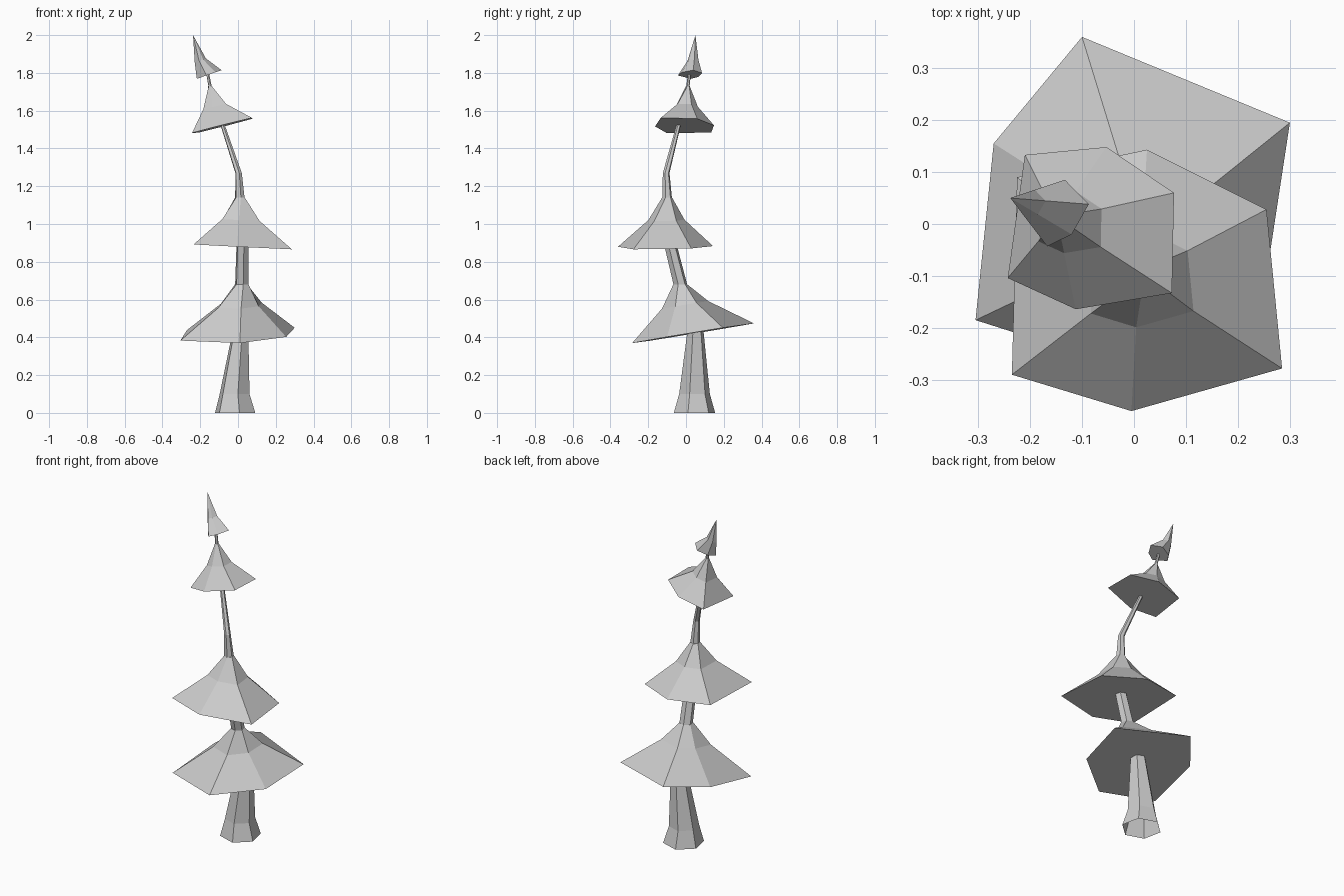
import bpy
import bmesh
from math import cos, sin, tau, radians
from mathutils import Vector

cube = bpy.data.objects.get("Cube")
if cube:
    bpy.data.objects.remove(cube)

grey = bpy.data.materials.new("plain grey")
grey.use_nodes = True
grey.diffuse_color = (0.6, 0.6, 0.6, 1)
grey.node_tree.nodes["Principled BSDF"].inputs["Base Color"].default_value = (0.6, 0.6, 0.6, 1)

SIDES = 6
PHASE = radians(42)


def circle(centre, r):
    return [Vector(centre) + Vector((r * cos(PHASE + tau * i / SIDES), r * sin(PHASE + tau * i / SIDES), 0))
            for i in range(SIDES)]


def loft(name, rings, cap_bottom, cap_top=True):
    """Skin six-sided rings from bottom to top, flat shaded."""
    bm = bmesh.new()
    loops = [[bm.verts.new(p) for p in ring] for ring in rings]
    for low, high in zip(loops, loops[1:]):
        for i in range(SIDES):
            j = (i + 1) % SIDES
            bm.faces.new((low[i], low[j], high[j], high[i]))
    if cap_bottom:
        bm.faces.new(loops[0][::-1])
    if cap_top:
        bm.faces.new(loops[-1])
    bmesh.ops.remove_doubles(bm, verts=bm.verts, dist=0.0005)
    mesh = bpy.data.meshes.new(name)
    bm.to_mesh(mesh)
    bm.free()
    mesh.materials.append(grey)
    bpy.context.collection.objects.link(bpy.data.objects.new(name, mesh))


def canopy(name, apex, top_r, rim, tilt, mid, sag):
    """Flared hat of branches: tilted uneven rim, sagging middle ring, narrow top.
    Rim points run anticlockwise from the back-right corner; tilt is height, x slope, y slope."""
    apex = Vector(apex)
    base, slope_x, slope_y = tilt
    low = [Vector((x, y, base + slope_x * x + slope_y * y)) for x, y in rim]
    middle = [apex.lerp(p, mid) - Vector((0, 0, sag)) for p in low]
    top = circle(apex, top_r)
    loft(name, [low, middle, top], True)


# Crooked trunk, flared and open at the foot
path = [((-0.015, 0.045, 0), 0.112), ((-0.018, 0.045, 0.1), 0.083), ((0.012, 0.05, 0.42), 0.045),
        ((0.02, -0.03, 0.68), 0.037), ((0.024, -0.08, 0.88), 0.034), ((0.01, -0.1, 1.14), 0.026),
        ((0.003, -0.105, 1.27), 0.018), ((-0.08, -0.04, 1.52), 0.012), ((-0.148, 0.01, 1.73), 0.009),
        ((-0.163, 0.02, 1.81), 0.008)]
loft("trunk", [circle(c, r) for c, r in path], False)

# Four canopies from the ground up
canopy("lowest_canopy", (0.02, -0.03, 0.68), 0.038,
       [(0.3, 0.195), (-0.1, 0.36), (-0.27, 0.155), (-0.305, -0.185), (0.01, -0.285), (0.255, -0.1)],
       (0.416, 0.01, 0.163), 0.38, 0.01)
canopy("second_canopy", (0.01, -0.1, 1.14), 0.027,
       [(0.255, 0.028), (0.025, 0.143), (-0.225, 0.09), (-0.235, -0.29), (-0.005, -0.36), (0.285, -0.278)],
       (0.883, -0.05, 0.01), 0.38, 0.02)
canopy("third_canopy", (-0.148, 0.01, 1.73), 0.01,
       [(0.077, 0.06), (-0.053, 0.148), (-0.21, 0.133), (-0.243, -0.104), (-0.112, -0.164), (0.073, -0.133)],
       (1.54, 0.25, -0.03), 0.38, 0.03)
canopy("treetop", (-0.238, 0.05, 2.0), 0,
       [(-0.087, 0.038), (-0.133, 0.085), (-0.19, 0.066), (-0.218, 0.025), (-0.167, -0.043), (-0.12, -0.02)],
       (1.845, 0.35, 0), 0.45, 0.04)
